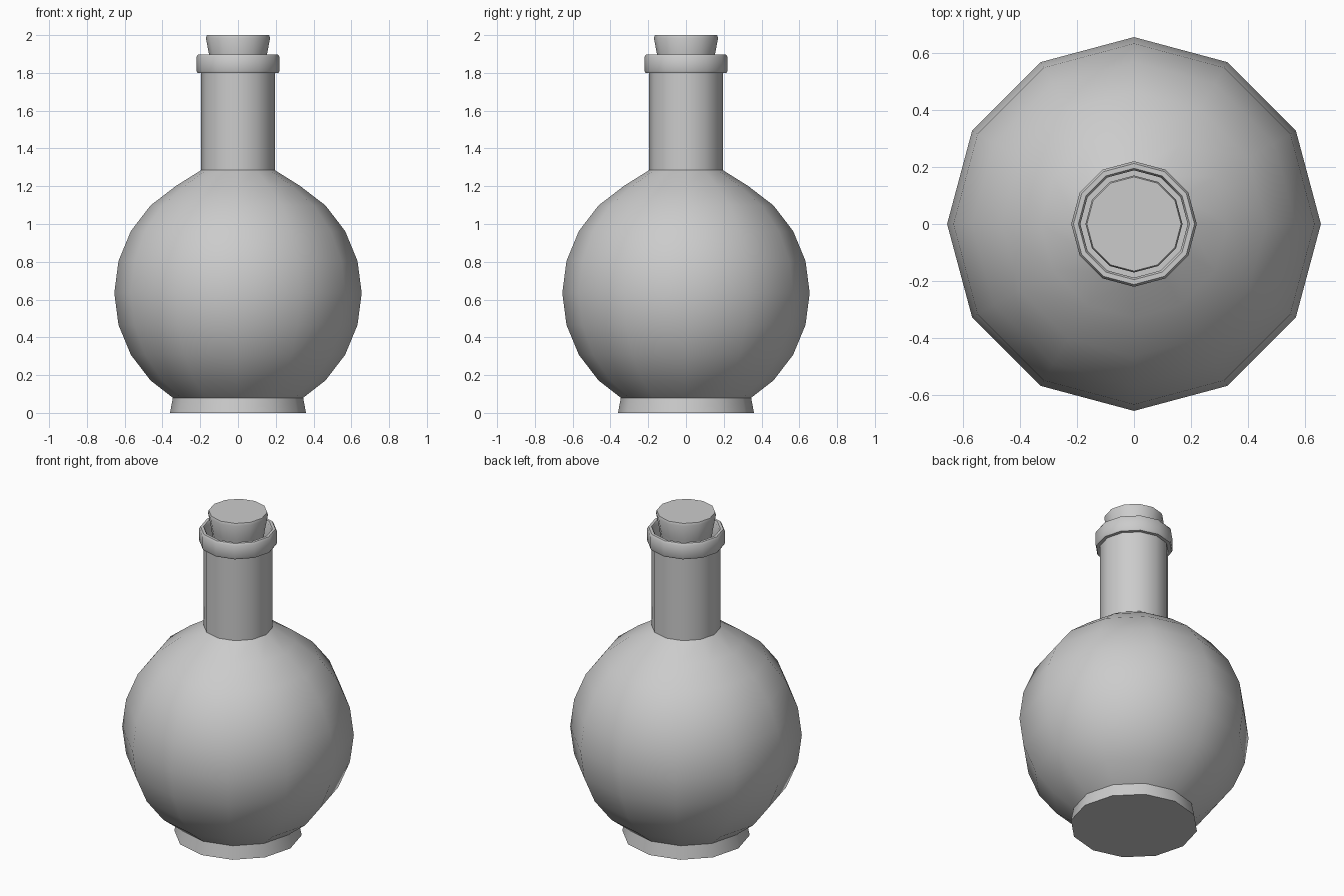
import bpy
import math

SIDES = 12

cube = bpy.data.objects.get("Cube")
if cube:
    bpy.data.objects.remove(cube, do_unlink=True)

grey = bpy.data.materials.new("plain grey")
grey.use_nodes = True
grey.diffuse_color = (0.6, 0.6, 0.6, 1)
grey.node_tree.nodes["Principled BSDF"].inputs["Base Color"].default_value = (0.6, 0.6, 0.6, 1)


def lathe(name, profile, cap_start=False, cap_end=False, angle=35):
    """Spin a (radius, height) profile, listed from the bottom up, around z."""
    verts = [(r * math.cos(math.tau * i / SIDES), r * math.sin(math.tau * i / SIDES), z)
             for r, z in profile for i in range(SIDES)]
    faces = []
    for k in range(len(profile) - 1):
        for i in range(SIDES):
            j = (i + 1) % SIDES
            a, b = k * SIDES, (k + 1) * SIDES
            faces.append((a + i, a + j, b + j, b + i))
    if cap_start:
        faces.append(tuple(reversed(range(SIDES))))
    if cap_end:
        faces.append(tuple(range(len(verts) - SIDES, len(verts))))
    mesh = bpy.data.meshes.new(name)
    mesh.from_pydata(verts, [], faces)
    mesh.materials.append(grey)
    obj = bpy.data.objects.new(name, mesh)
    bpy.context.collection.objects.link(obj)
    bpy.ops.object.select_all(action='DESELECT')
    obj.select_set(True)
    bpy.context.view_layer.objects.active = obj
    bpy.ops.object.shade_smooth_by_angle(angle=math.radians(angle))
    return obj


# Flared foot
lathe("foot", [(0.36, 0), (0.345, 0.08)], cap_start=True)

# Round belly: a ball in 15 degree rings, closing into foot and neck
BALL_R, BALL_Z = 0.655, 0.635
belly = [(0.345, 0.08)]
for step in range(-3, 5):
    t = math.radians(15 * step)
    belly.append((BALL_R * math.cos(t), BALL_Z + BALL_R * math.sin(t)))
belly.append((0.195, 1.285))
lathe("belly", belly)

# Straight neck
lathe("neck", [(0.195, 1.285), (0.195, 1.81)])

# Bevelled lip ring, open in the middle
lathe("lip", [(0.195, 1.8), (0.215, 1.8), (0.22, 1.81), (0.22, 1.885), (0.212, 1.897),
              (0.195, 1.897), (0.188, 1.885), (0.188, 1.78), (0.13, 1.78)], angle=50)

# Tapered stopper
lathe("stopper", [(0.135, 1.77), (0.152, 1.89), (0.17, 1.985), (0.165, 2.0)],
      cap_start=True, cap_end=True)
